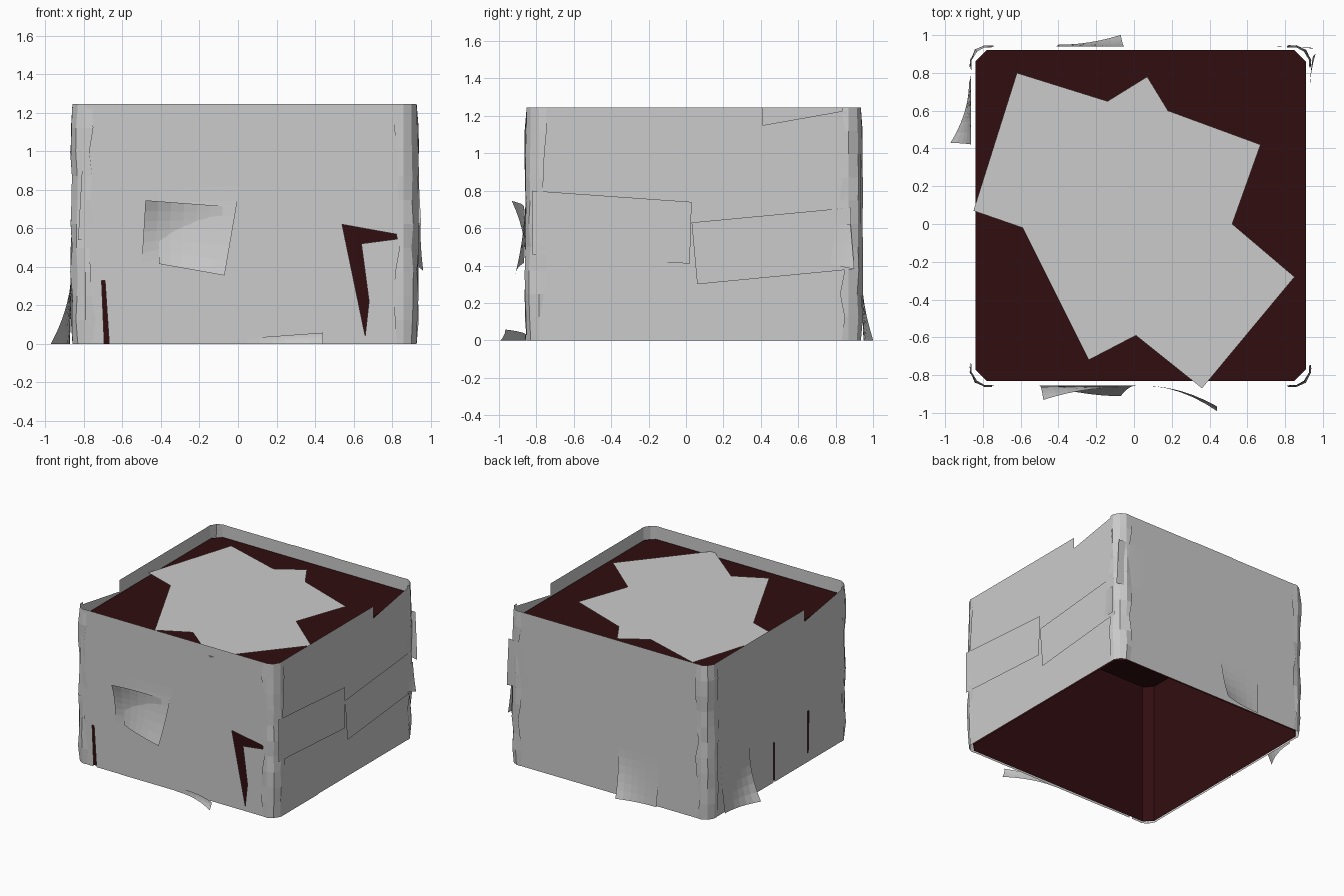
import bpy, random
from mathutils import Vector
from mathutils.geometry import tessellate_polygon

if "Cube" in bpy.data.objects:
    bpy.data.objects.remove(bpy.data.objects["Cube"])

random.seed(4)


def material(name, col):
    m = bpy.data.materials.new(name)
    m.diffuse_color = (*col, 1)
    m.use_nodes = True
    m.node_tree.nodes["Principled BSDF"].inputs["Base Color"].default_value = m.diffuse_color
    return m


PAPER = material("pale_grey_paper", (0.60, 0.60, 0.60))
DARK = material("dark_maroon", (0.030, 0.004, 0.005))


def make(name, verts, faces, mat):
    me = bpy.data.meshes.new(name)
    me.from_pydata([tuple(v) for v in verts], [], faces)
    me.materials.append(mat)
    ob = bpy.data.objects.new(name, me)
    bpy.context.collection.objects.link(ob)
    return ob


# position on a wall: u along it, z up, off outwards
X0, X1, Y0, Y1, TOP = -0.857, 0.925, -0.85, 0.933, 1.245
WALLS = {
    "front": lambda u, z, o: (u, Y0 - o, z),
    "back": lambda u, z, o: (u, Y1 + o, z),
    "right": lambda u, z, o: (X1 + o, u, z),
    "left": lambda u, z, o: (X0 - o, u, z),
}


def sheet(name, wall, outline, off=0.0, holes=()):
    """Flat sheet on a wall, with optional torn holes."""
    loops = [[Vector((u, z, 0)) for u, z in l] for l in (outline, *holes)]
    flat = [p for l in loops for p in l]
    faces = tessellate_polygon(loops)
    return make(name, [WALLS[wall](p.x, p.y, off) for p in flat], faces, PAPER)


def curl(name, wall, quad, lifts, base=0.006, n=6):
    """Peeling sheet: the first corner is stuck, the others lift outwards."""
    verts, faces = [], []
    for j in range(n + 1):
        for i in range(n + 1):
            s, t = i / n, j / n
            w = [(1 - s) * (1 - t), s * (1 - t), s * t, (1 - s) * t]
            S, T = s * s, t * t
            k = [(1 - S) * (1 - T), S * (1 - T), S * T, (1 - S) * T]
            u = sum(a * q[0] for a, q in zip(w, quad))
            z = sum(a * q[1] for a, q in zip(w, quad))
            verts.append(WALLS[wall](u, z, base + sum(a * b for a, b in zip(k, lifts))))
    for j in range(n):
        for i in range(n):
            a = j * (n + 1) + i
            faces.append((a, a + 1, a + n + 2, a + n + 1))
    return make(name, verts, faces, PAPER)


# dark open-bottomed box with chamfered corners
x0, x1, y0, y1, c, lid = -0.84, 0.91, -0.83, 0.92, 0.06, 1.15
ring = [(x0 + c, y0), (x1 - c, y0), (x1, y0 + c), (x1, y1 - c),
        (x1 - c, y1), (x0 + c, y1), (x0, y1 - c), (x0, y0 + c)]
make("inner_box", [(x, y, z) for z in (0, lid) for x, y in ring],
     [(i, (i + 1) % 8, (i + 1) % 8 + 8, i + 8) for i in range(8)] + [tuple(range(8, 16))], DARK)

# sheets overlapping into a star on the lid
star = [(-.62, .80), (-.14, .65), (.07, .78), (.18, .60), (.67, .42), (.52, 0),
        (.85, -.28), (.36, -.87), (.01, -.59), (-.24, -.72), (-.59, -.02), (-.85, .07)]
make("lid_papers", [(x, max(y, Y0 - 0.02), 1.17) for x, y in star],
     tessellate_polygon([[Vector((x, y, 0)) for x, y in star]]), PAPER)
make("lid_top_paper", [(.41, .09, 1.174), (.47, .12, 1.174), (.42, .21, 1.174),
                       (-.1, .3, 1.174), (-.2, -.2, 1.174), (.3, -.25, 1.174)],
     [tuple(range(6))], PAPER)

# main paper walls with tears, slits and dipped rims
sheet("front_wall", "front",
      [(-.79, 0), (-.694, 0), (-.708, .33), (-.69, .33), (-.668, 0), (.86, 0), (.86, TOP), (-.79, TOP)],
      holes=[[(.54, .62), (.90 - .045, .563), (.855, .548), (.64, .52), (.68, .22), (.66, .04)]])
sheet("back_wall", "back", [(-.79, 0), (.86, 0), (.86, TOP), (-.79, TOP)])
sheet("right_wall", "right",
      [(-.78, 0), (.86, 0), (.86, 1.23), (.41, 1.15), (.41, TOP), (-.78, TOP)])
sheet("left_wall", "left",
      [(-.78, 0), (.095, 0), (.095, .32), (.11, .32), (.11, 0), (.86, 0), (.86, TOP),
       (-.29, TOP), (-.29, 1.15), (-.78, 1.23)],
      holes=[[(-.335, .07), (-.325, .07), (-.325, .41), (-.345, .41)],
             [(-.775, .03), (-.765, .03), (-.765, .46), (-.775, .46)]])

# flat overlapping sheets
SHEETS = [
    ("right", [(-.82, .80), (.03, .74), (.02, .41), (-.82, .46)], .012),
    ("right", [(.03, .63), (.88, .71), (.89, .38), (.06, .30)], .010),
    ("right", [(-.31, 0), (-.28, .18), (-.06, .15), (-.10, .42), (-.78, .46), (-.78, 0)], .005),
    ("right", [(.38, .80), (.47, .80), (.76, .85), (.78, .70), (.86, .71), (.86, 1.23), (.41, 1.15)], .005),
    ("front", [(-.83, .54), (-.50, .515), (-.50, .80), (-.66, 1.12), (-.66, TOP), (-.79, TOP)], .004),
    ("front", [(.62, .68), (.86, .63), (.86, 1.1), (.64, 1.0)], .004),
    ("front", [(-.45, 0), (-.43, .33), (.2, .36), (.2, 0)], .003),
    ("back", [(.2, .75), (-.12, .70), (-.17, TOP), (.2, TOP)], .004),
    ("left", [(-.29, .74), (-.29, 1.15), (-.78, 1.23), (-.78, .66)], .004),
    ("left", [(.0, .40), (.42, .48), (.42, .9), (0, .9)], .003),
]
for i, (wall, outline, off) in enumerate(SHEETS):
    sheet(f"{wall}_sheet_{i + 1}", wall, outline, off)

# peeling sheets
CURLS = [
    ("front", [(-.08, .50), (-.08, .715), (-.48, .745), (-.50, .42)], (0, .01, .075, 0)),
    ("front", [(.01, .82), (-.41, .80), (-.41, .415), (-.07, .355)], (0, 0, .01, .055)),
    ("front", [(.05, .03), (.05, 0), (.44, 0), (.44, .058)], (0, 0, .135, .11)),
    ("left", [(.80, .42), (.42, .40), (.43, 0), (.75, 0)], (0, 0, .108, .01)),
    ("back", [(-.42, .40), (-.05, .38), (-.07, 0), (-.40, 0)], (0, 0, .062, .01)),
    ("right", [(.70, .62), (.88, .62), (.90, .38), (.70, .42)], (0, .015, .03, 0)),
    ("back", [(.70, 1.0), (.70, .65), (.95, .62), (.93, 1.0)], (0, 0, -.01, -.005)),
]
for i, (wall, quad, lifts) in enumerate(CURLS):
    curl(f"{wall}_peeling_sheet_{i + 1}", wall, quad, lifts)

# crumpled paper strips wrapped round the four corners
for sx, sy, name in ((1, -1, "front_right"), (-1, -1, "front_left"),
                     (1, 1, "back_right"), (-1, 1, "back_left")):
    cx, cy = (X1 if sx > 0 else X0), (Y1 if sy > 0 else Y0)
    base = [(.10, 0), (.065, 0), (.028, .022), (0, .065), (0, .10)]
    rows, verts = 11, []
    for r in range(rows):
        loose = 0 if r in (0, rows - 1) else 1
        for k, (a, b) in enumerate(base):
            o = .002 + loose * random.uniform(0, .012)
            d = loose * random.uniform(-.02, .02) if k in (0, 4) else 0
            a2 = a + d if k == 0 else a
            b2 = b + d if k == 4 else b
            ox = o if k >= 2 else 0
            oy = o if k <= 2 else 0
            verts.append((cx - sx * (a2 - ox), cy - sy * (b2 - oy), TOP * r / (rows - 1)))
    faces = [(r * 5 + k, r * 5 + k + 1, r * 5 + k + 6, r * 5 + k + 5)
             for r in range(rows - 1) for k in range(4)]
    make(f"{name}_corner_paper", verts, faces, PAPER)
